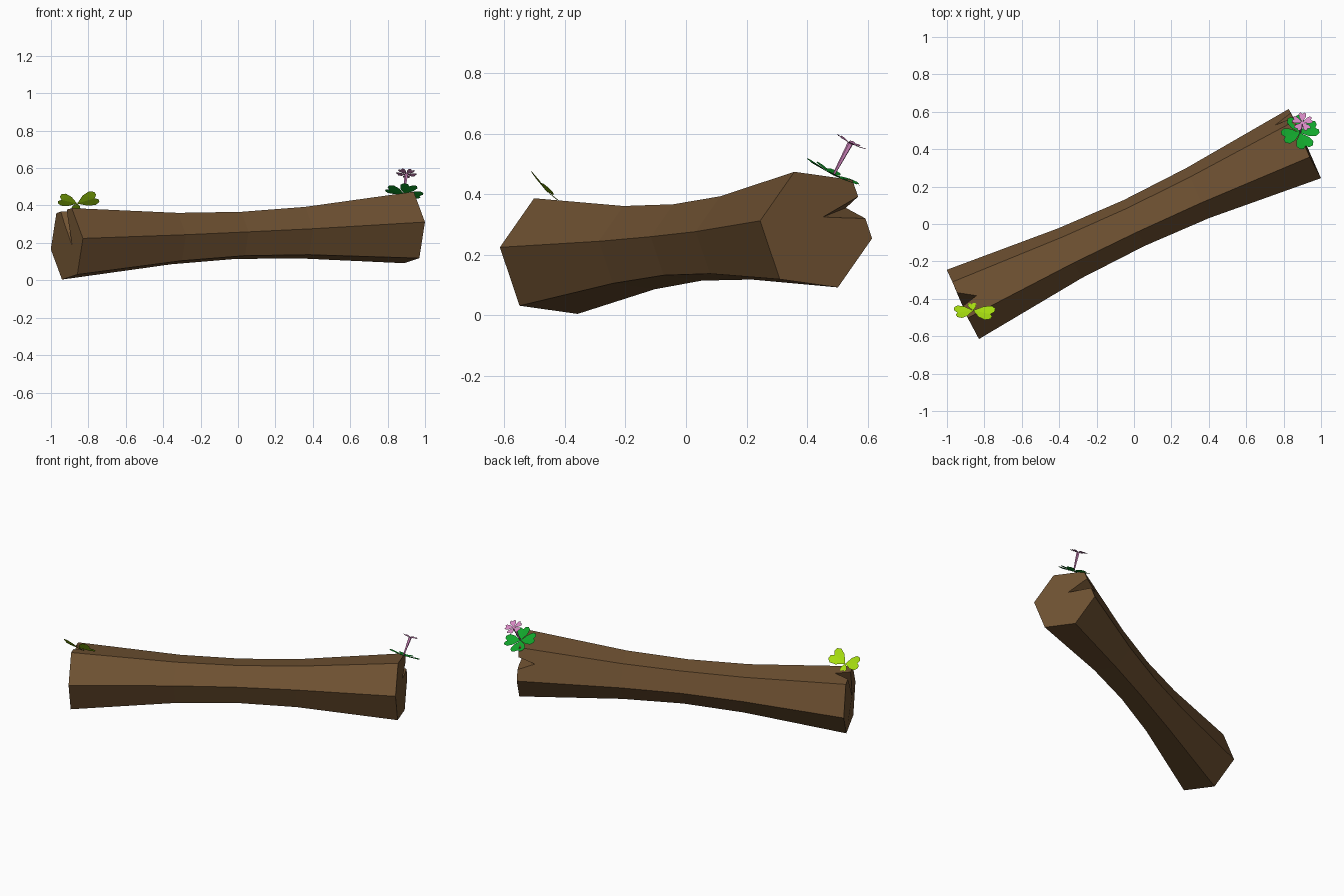
import bpy
import bmesh
from math import cos, sin, radians
from mathutils import Vector, Matrix

if "Cube" in bpy.data.objects:
    bpy.data.objects.remove(bpy.data.objects["Cube"])


def material(name, rgb):
    m = bpy.data.materials.new(name)
    m.use_nodes = True
    m.diffuse_color = (*rgb, 1)
    m.node_tree.nodes["Principled BSDF"].inputs["Base Color"].default_value = (*rgb, 1)
    return m


bark = material("bark brown", (0.16, 0.084, 0.032))
green = material("leaf green", (0.006, 0.38, 0.025))
lime = material("lime leaf", (0.38, 0.72, 0.005))
pink = material("petal pink", (0.68, 0.25, 0.55))


def add_object(name, bm, mat):
    me = bpy.data.meshes.new(name)
    bm.to_mesh(me)
    bm.free()
    me.materials.append(mat)
    ob = bpy.data.objects.new(name, me)
    bpy.context.collection.objects.link(ob)
    return ob


# Log: six-sided rings, narrowed towards the middle
half = [Vector(p) for p in ((0.086, -0.185, 0.029), (0.026, -0.072, 0.191), (-0.056, 0.12, 0.164))]
section = half + [-p for p in half]
stations = [((-0.915, -0.43, 0.195), 1), ((-0.34, -0.155, 0.223), 0.72),
            ((0, 0.005, 0.24), 0.66), ((0.34, 0.165, 0.255), 0.72),
            ((0.9135, 0.43, 0.2825), 1)]
bm = bmesh.new()
rings = [[bm.verts.new(Vector(c) + p * s) for p in section] for c, s in stations]
for a, b in zip(rings, rings[1:]):
    for i in range(6):
        j = (i + 1) % 6
        bm.faces.new((a[i], a[j], b[j], b[i]))
bm.faces.new(rings[0])
bm.faces.new(rings[-1])
bmesh.ops.recalc_face_normals(bm, faces=bm.faces)
log = add_object("log", bm, bark)


# Split notches: a wedge with its edge running from the end face to the side
def notch(rim_a, rim_b, core, tip):
    core, tip, a, b = (Vector(p) for p in (core, tip, rim_a, rim_b))
    tip, a, b = (core + (p - core) * 1.2 for p in (tip, a, b))
    core, a, b = (tip + (p - tip) * 1.2 for p in (core, a, b))
    bm = bmesh.new()
    v = [bm.verts.new(p) for p in (core, tip, a, b)]
    for f in ((0, 1, 2), (0, 3, 1), (0, 2, 3), (1, 3, 2)):
        bm.faces.new([v[i] for i in f])
    bmesh.ops.recalc_face_normals(bm, faces=bm.faces)
    cutter = add_object("notch_cutter", bm, bark)
    cutter.hide_render = True
    mod = log.modifiers.new("notch", "BOOLEAN")
    mod.operation = "DIFFERENCE"
    mod.solver = "EXACT"
    mod.object = cutter
    bpy.context.view_layer.objects.active = log
    bpy.ops.object.modifier_apply(modifier=mod.name)
    bpy.data.objects.remove(cutter)


notch((-0.945, -0.367, 0.367), (-0.912, -0.437, 0.377), (-0.885, -0.494, 0.19), (-0.845, -0.39, 0.36))
notch((0.846, 0.567, 0.39), (0.836, 0.592, 0.32), (0.9, 0.455, 0.325), (0.75, 0.53, 0.355))

# Outlines of half a leaf or petal: along, across
HEART = [(0.4, 0.36), (0.75, 0.48), (0.97, 0.36), (1, 0.16)]
PETAL = [(0.55, 0.32), (0.85, 0.36), (1, 0.2)]


def rosette(name, centre, normal, blades, outline, cup, fold, mat):
    n = Vector(normal).normalized()
    u = Vector((1, 0, 0))
    u = (u - n * u.dot(n)).normalized()
    frame = Matrix((u, n.cross(u), n)).transposed()
    bm = bmesh.new()
    for angle, size in blades:
        t = radians(angle)
        along, across = Vector((cos(t), sin(t), 0)), Vector((-sin(t), cos(t), 0))

        def point(x, y):
            p = along * x + across * y + Vector((0, 0, cup * x * x + fold * abs(y)))
            return bm.verts.new(Vector(centre) + frame @ (p * size))

        base, cleft = point(0, 0), point(0.86, 0)
        for side in (1, -1):
            loop = [base] + [point(x, y * side) for x, y in outline] + [cleft]
            for k in range(1, len(loop) - 2):
                tri = [cleft, loop[k], loop[k + 1]]
                bm.faces.new(tri[::-side])
            bm.faces.new([base, loop[1], cleft][::side])
    bmesh.ops.recalc_face_normals(bm, faces=[])
    for f in bm.faces:
        f.normal_update()
        if f.normal.dot(n) < 0:
            f.normal_flip()
    return add_object(name, bm, mat)


# Leaf sprig on the low end
rosette("lime_leaves", (-0.86, -0.462, 0.41), (0, 0.69, 0.72),
        [(-20, 0.115), (195, 0.1), (100, 0.05)], HEART, 0.08, 0.12, lime)

# Clover and flower on the high end
axis = Vector((0.06, 0.45, 0.89))
foot, head = Vector((0.888, 0.487, 0.462)), Vector((0.9, 0.543, 0.567))
rosette("clover_leaves", foot, axis, [(a, 0.1) for a in (20, 110, 200, 290)],
        HEART, 0.08, 0.12, green)
rosette("flower", head, axis, [(a, 0.056) for a in range(18, 360, 72)],
        PETAL, 0.12, 0.05, pink)

# Flower stem, widening under the petals
bm = bmesh.new()
stem = head - foot
turn = stem.to_track_quat("Z", "Y").to_matrix().to_4x4()
bmesh.ops.create_cone(bm, cap_ends=True, segments=5, radius1=0.004, radius2=0.01,
                      depth=stem.length, matrix=Matrix.Translation((foot + head) / 2) @ turn)
add_object("flower_stem", bm, pink)
